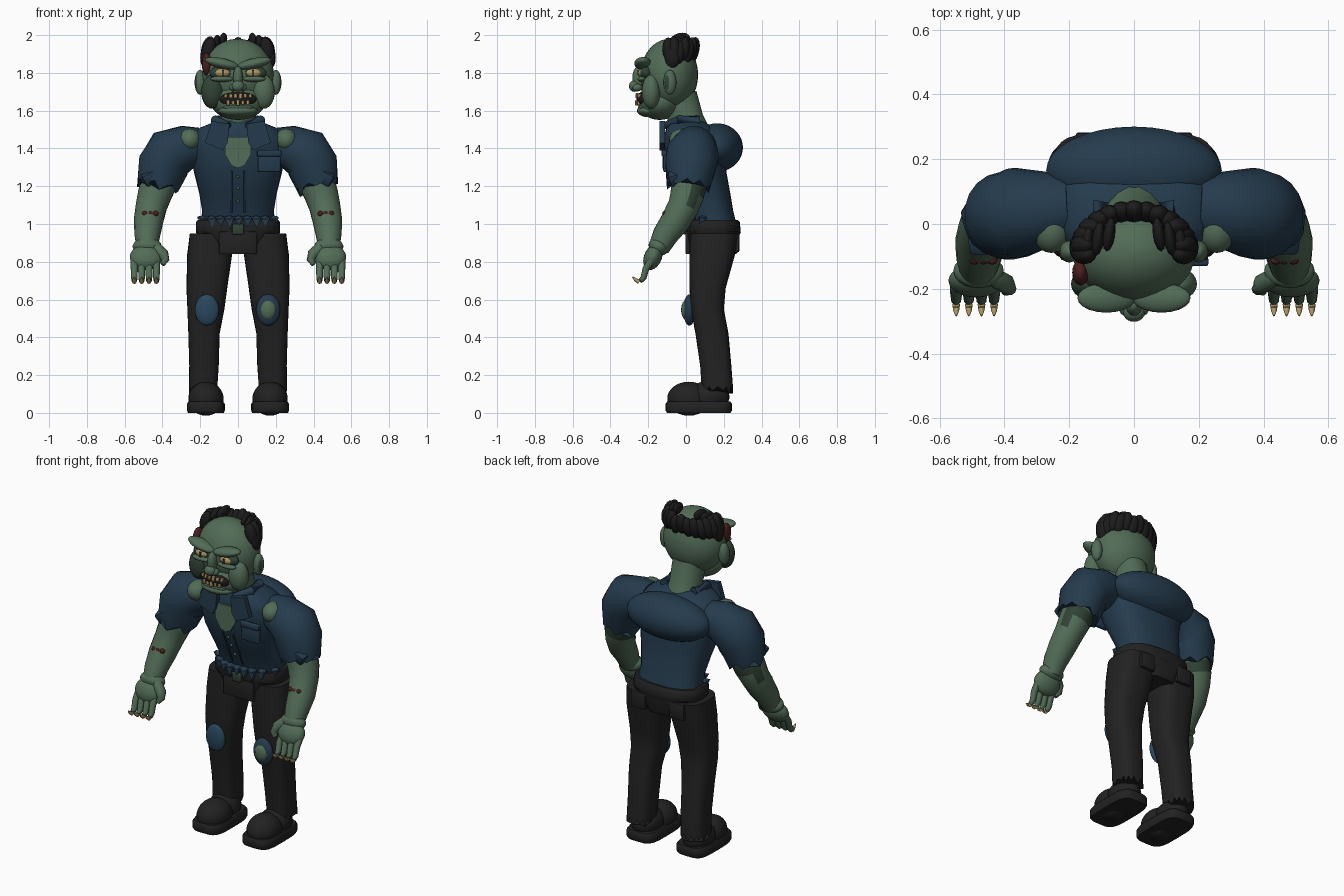
import bpy, bmesh, math, random
from mathutils import Vector, Matrix
random.seed(4)


def mat(name, r, g, b):
    m = bpy.data.materials.new(name)
    m.diffuse_color = (r, g, b, 1)
    return m


SKIN = mat("green skin", .085, .150, .095)
DARK = mat("dark green skin", .030, .055, .036)
NAVY = mat("navy shirt", .018, .044, .075)
PATCH = mat("blue patch", .022, .062, .110)
BLACK = mat("black trousers", .016, .016, .016)
HAIR = mat("dark hair", .012, .011, .011)
BONE = mat("yellow bone", .42, .30, .12)
RED = mat("dried blood", .075, .014, .014)


def finish(bm, name, *mats, angle=45):
    bmesh.ops.recalc_face_normals(bm, faces=bm.faces)
    me = bpy.data.meshes.new(name)
    bm.to_mesh(me)
    bm.free()
    for m in mats:
        me.materials.append(m)
    ob = bpy.data.objects.new(name, me)
    bpy.context.collection.objects.link(ob)
    bpy.context.view_layer.objects.active = ob
    ob.select_set(True)
    bpy.ops.object.shade_smooth_by_angle(angle=math.radians(angle))
    ob.select_set(False)
    return ob


def ball(name, m, c, r, tilt=(0, 0, 0), seg=20):
    bm = bmesh.new()
    bmesh.ops.create_uvsphere(bm, u_segments=seg, v_segments=max(8, seg * 2 // 3), radius=1)
    ob = finish(bm, name, m)
    ob.location, ob.scale, ob.rotation_euler = c, r, tilt
    return ob


def box(name, m, c, size, tilt=(0, 0, 0), bevel=.008):
    bm = bmesh.new()
    bmesh.ops.create_cube(bm, size=1, matrix=Matrix.Diagonal((*size, 1)))
    if bevel:
        bmesh.ops.bevel(bm, geom=bm.edges[:], offset=bevel, segments=2, affect='EDGES', profile=.5)
    ob = finish(bm, name, m)
    ob.location, ob.rotation_euler = c, tilt
    return ob


def skin_rings(name, rings, mats, rule=None):
    bm = bmesh.new()
    vs = [[bm.verts.new(p) for p in ring] for ring in rings]
    n = len(vs[0])
    for a, b in zip(vs, vs[1:]):
        for i in range(n):
            f = bm.faces.new((a[i], a[(i + 1) % n], b[(i + 1) % n], b[i]))
            if rule:
                f.material_index = int(rule(f.calc_center_median()))
    bm.faces.new(vs[0])
    bm.faces.new(vs[-1])
    return finish(bm, name, *mats)


def loft(name, m, prof, seg=28, power=.8, jag=0):
    # profile rows: z, centre x, half width, front y, back y
    rings = []
    for k, (z, cx, rx, y0, y1) in enumerate(prof):
        ring = []
        for i in range(seg):
            a = math.tau * i / seg
            c, s = math.cos(a), math.sin(a)
            drop = jag * (i % 2) * random.uniform(.5, 1) if k == 0 else 0
            ring.append((cx + rx * math.copysign(abs(c) ** power, c),
                         (y0 + y1) / 2 + (y1 - y0) / 2 * math.copysign(abs(s) ** power, s), z - drop))
        rings.append(ring)
    return skin_rings(name, rings, [m])


def tube(name, mats, path, seg=18, jag=0, rule=None):
    # path rows: x, y, z, radius
    pts = [Vector(p[:3]) for p in path]
    rings = []
    for k, p in enumerate(pts):
        d = (pts[min(k + 1, len(pts) - 1)] - pts[max(k - 1, 0)]).normalized()
        u = d.cross(Vector((0, 1, .3))).normalized()
        v = d.cross(u)
        ring = []
        for i in range(seg):
            a = math.tau * i / seg
            out = jag * (i % 3) / 2 * random.uniform(.4, 1) if k == len(pts) - 1 else 0
            ring.append(p + path[k][3] * (u * math.cos(a) + v * math.sin(a)) + d * out)
        rings.append(ring)
    return skin_rings(name, rings, mats, rule)


def plate(name, m, pts, y, depth=.009, tilt=0):
    # flat outline in x and z, leaning with height by tilt
    z0 = pts[0][1]
    rings = [[(x, y + d + (z - z0) * tilt, z) for x, z in pts] for d in (0, depth)]
    return skin_rings(name, rings, [m])


# torso, hump and shoulders
loft("shirt", NAVY, [(1.02, 0, .195, .02, .265), (1.07, 0, .190, .0, .25), (1.16, 0, .205, -.045, .235),
                     (1.27, 0, .232, -.095, .215), (1.38, 0, .255, -.115, .22), (1.46, 0, .255, -.115, .2),
                     (1.51, 0, .20, -.105, .15), (1.545, 0, .115, -.09, .09)], jag=.035)
ball("hump", NAVY, (0, .165, 1.405), (.272, .136, .128), seg=32)
tube("neck", [SKIN], [(0, .03, 1.46, .11), (0, .0, 1.55, .095), (0, -.035, 1.68, .095)])

# open collar, bare chest and shirt front
plate("bare_chest", SKIN, [(-.07, 1.46), (-.07, 1.37), (-.035, 1.31), (0, 1.295), (.035, 1.31), (.07, 1.37), (.07, 1.46)], -.125)
for s in (-1, 1):
    plate("collar", NAVY, [(s * x, z) for x, z in
          [(.045, 1.53), (.14, 1.545), (.175, 1.43), (.08, 1.39), (.055, 1.43)]], -.14, .03)
    tube("collar_roll", [NAVY], [(s * .05, -.115, 1.52, .018), (s * .12, -.04, 1.55, .025), (s * .1, .07, 1.55, .025)], 10)
    tube("placket_edge", [NAVY], [(s * .035, -.10, 1.28, .005), (s * .035, -.045, 1.16, .005), (s * .035, -.005, 1.06, .005)], 8)
box("pocket", NAVY, (.165, -.108, 1.33), (.12, .025, .11))
box("pocket_flap", NAVY, (.165, -.116, 1.375), (.13, .028, .035))
for z, y in ((1.25, -.093), (1.19, -.063), (1.12, -.03)):
    ball("button", SKIN, (0, y, z), (.008, .008, .008), seg=8)

# belt and torn hem
loft("belt", BLACK, [(.945, 0, .215, .005, .285), (.955, 0, .222, .0, .29),
                     (1.01, 0, .222, .0, .285), (1.02, 0, .215, .005, .275)])
box("buckle", DARK, (0, -.008, .972), (.065, .02, .055))
for i in range(9):
    x = -.19 + .0475 * i
    y = -.012 + .11 * (abs(x) / .2) ** 3
    w, h = .026, random.uniform(.045, .07)
    plate("torn_hem", NAVY, [(x - w, 1.04), (x + w, 1.035), (x + .006, 1.04 - h)], y - .012, .03)
    ball("hem_fold", NAVY, (x, y + .005, 1.032), (.027, .022, .012), seg=10)

# trousers
loft("pelvis", BLACK, [(.84, 0, .10, .01, .265), (.87, 0, .11, .005, .28), (.96, 0, .21, .005, .285)], power=.6)
box("front_fly", BLACK, (0, .012, .90), (.20, .03, .12))
for s in (-1, 1):
    loft("leg", BLACK, [(.14, s * .185, .075, .085, .25), (.25, s * .18, .078, .075, .24),
                        (.42, s * .18, .083, .05, .225), (.55, s * .17, .098, .025, .20),
                        (.66, s * .165, .108, .018, .21), (.84, s * .15, .119, .018, .26),
                        (.95, s * .145, .110, .02, .275)], jag=.04, power=.72)
    # shoes
    loft("sole", BLACK, [(0, s * .17, .095, -.10, .235), (.012, s * .17, .10, -.108, .243),
                         (.048, s * .17, .10, -.108, .243), (.06, s * .17, .092, -.10, .235)], power=.5)
    ball("shoe_toe", BLACK, (s * .17, .015, .075), (.094, .115, .09))
    ball("shoe_heel", BLACK, (s * .175, .12, .085), (.086, .11, .085))
    back = box("back_pocket", BLACK, (s * .13, .27, .90), (.10, .025, .10))

# knee patches
ball("knee_patch", PATCH, (-.165, .018, .545), (.064, .025, .082))
ball("torn_knee_rim", NAVY, (.16, .018, .545), (.064, .033, .083))
ball("bare_knee", SKIN, (.16, .002, .545), (.043, .028, .053))

# arms
for s in (-1, 1):
    tube("sleeve", [NAVY], [(s * .20, .05, 1.41, .10), (s * .27, .045, 1.405, .118), (s * .36, .035, 1.372, .14),
                            (s * .395, .025, 1.31, .137), (s * .418, .015, 1.215, .112)], 20, jag=.05)
    ball("bare_shoulder", SKIN, (s * .255, -.02, 1.445), (.06, .07, .06))
    box("sleeve_tear", NAVY, (s * .455, -.06, 1.25), (.10, .06, .07), (.3, s * .5, 0), .015)
    tube("arm", [SKIN, DARK], [(s * .39, .02, 1.30, .085), (s * .425, .015, 1.20, .094), (s * .443, .005, 1.15, .09),
                               (s * .46, -.015, 1.09, .083), (s * .475, -.06, 1.01, .078),
                               (s * .48, -.11, .94, .068), (s * .482, -.145, .87, .056)], 20,
         rule=lambda c: 1.12 < c.z < 1.22 and c.y > .02)
    for i in range(5):
        ball("arm_wound", RED, (s * .465 + .014 * (i - 2), -.112 + .003 * (i % 2), 1.055 - .012 * (i % 2)),
             (.016, .014, .014), seg=8)
    # hands
    ball("wrist", SKIN, (s * .48, -.145, .88), (.078, .055, .045), (-.5, 0, 0))
    ball("palm", SKIN, (s * .487, -.175, .825), (.086, .047, .072), (-.4, 0, 0))
    tube("thumb", [SKIN], [(s * .44, -.16, .88, .03), (s * .395, -.185, .84, .03), (s * .385, -.2, .81, .022),
                           (s * .40, -.21, .785, .012)], 10)
    for i in range(4):
        x = s * (.432 + .039 * i)
        tube("finger", [SKIN], [(x, -.18, .81, .02), (x, -.212, .765, .019), (x, -.225, .715, .017),
                                (x, -.24, .70, .015), (x, -.258, .70, .012)], 10)
        tube("nail", [BONE], [(x, -.248, .693, .012), (x, -.268, .705, .009), (x, -.283, .72, .003)], 8)

# head
ball("skull", SKIN, (0, -.088, 1.79), (.19, .152, .19), seg=32)
ball("jaw", SKIN, (0, -.14, 1.648), (.145, .115, .097), seg=24)
ball("chin", SKIN, (0, -.195, 1.60), (.105, .065, .035))
for s in (-1, 1):
    ball("cheek", DARK if s < 0 else SKIN, (s * .135, -.185, 1.70), (.06, .05, .09))
    ball("brow", SKIN, (s * .085, -.228, 1.85), (.092, .046, .028), (0, s * -.22, 0))
    ball("eye_socket", DARK, (s * .085, -.212, 1.80), (.066, .034, .037))
    ball("eye", BONE, (s * .083, -.228, 1.80), (.042, .026, .024))
    box("pupil", DARK, (s * .08, -.254, 1.80), (.01, .008, .03), bevel=0)
    ball("lower_lid", SKIN, (s * .085, -.232, 1.768), (.062, .025, .016))
    ball("ear", SKIN, (s * .2, -.085, 1.75), (.03, .034, .066))
    ball("inner_ear", DARK, (s * .217, -.095, 1.75), (.013, .018, .042), seg=12)
    ball("nostril", SKIN, (s * .026, -.258, 1.722), (.021, .026, .02))
ball("nose_bridge", SKIN, (0, -.25, 1.775), (.026, .034, .06))
ball("nose_tip", SKIN, (0, -.273, 1.73), (.034, .029, .03))

# mouth and teeth
ball("mouth", HAIR, (0, -.225, 1.66), (.098, .036, .042))
for k, z in enumerate((1.678, 1.642)):
    for i in range(6 - k):
        x = (i - (5 - k) / 2) * .026
        box("tooth", BONE, (x, -.26 + abs(x) * .2, z), (.016, .018, random.uniform(.018, .03)), bevel=.004)
ball("lower_lip", SKIN, (0, -.228, 1.618), (.08, .026, .016))
ball("head_wound", RED, (-.165, -.15, 1.845), (.026, .04, .06))

# horseshoe of hair clumps, bald on the crown
for i in range(15):
    a = math.pi * (i / 14) * 1.14 - .22
    x, y = .158 * math.cos(a), -.068 + .105 * math.sin(a)
    ball("hair_clump", HAIR, (x, y, 1.918 + random.uniform(-.008, .012)), (.036, .034, .066),
         (-.25 * math.sin(a), -.25 * math.cos(a), 0), 12)
for s in (-1, 1):
    for k in range(3):
        ball("front_lock", HAIR, (s * (.145 - .034 * k), -.06 + .014 * k, 1.955 + .011 * k),
             (.019, .055, .034), (.25, 0, s * .15), 12)
    ball("sideburn", HAIR, (s * .176, -.072, 1.88), (.024, .04, .055), seg=12)
